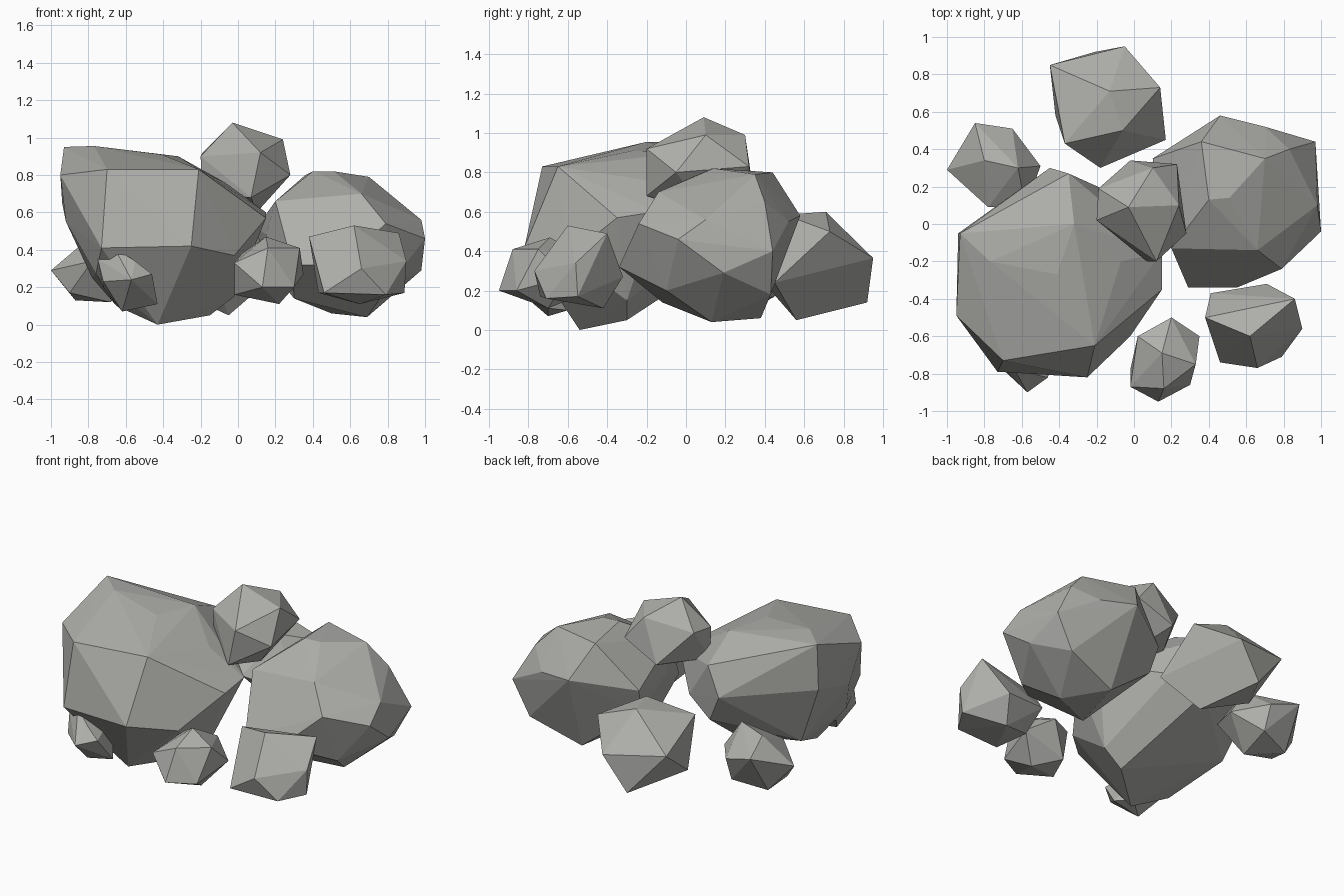
import bpy, bmesh

stone_grey = bpy.data.materials.new("stone_grey")
stone_grey.diffuse_color = (0.43, 0.43, 0.41, 1)


def rock(name, *corners):
    """Faceted rock: the hull around its main corners."""
    bm = bmesh.new()
    for c in corners:
        bm.verts.new(c)
    bmesh.ops.convex_hull(bm, input=bm.verts[:])
    loose = [v for v in bm.verts if not v.link_faces]
    bmesh.ops.delete(bm, geom=loose, context='VERTS')
    bmesh.ops.recalc_face_normals(bm, faces=bm.faces)
    mesh = bpy.data.meshes.new(name)
    bm.to_mesh(mesh)
    bm.free()
    mesh.materials.append(stone_grey)
    bpy.context.collection.objects.link(bpy.data.objects.new(name, mesh))


# Large left boulder: top, sides, then underside
rock("large_left_boulder",
     (-.93, -.05, .95), (-.77, -.20, .955), (-.41, -.27, .91), (-.32, 0, .90),
     (-.70, -.73, .83), (-.21, -.65, .83), (-.07, -.20, .76), (-.03, -.42, .70),
     (-.95, -.49, .80), (-.94, -.05, .65), (-.92, -.40, .55),
     (-.73, -.79, .41), (-.25, -.82, .42),
     (.15, -.35, .57), (.15, -.15, .60), (.08, -.40, .48), (-.02, -.60, .37),
     (-.45, .30, .60), (-.35, .27, .78), (-.15, .18, .50), (-.35, .25, .41),
     (-.02, -.30, .15), (-.15, -.30, .05), (-.43, -.54, 0), (-.65, -.45, .10),
     (-.76, -.60, .27), (-.78, -.10, .25))

# Large right boulder: top, sides, then underside
rock("large_right_boulder",
     (.40, .13, .82), (.51, .14, .82), (.36, .44, .80), (.70, .35, .79),
     (.66, -.14, .70), (.20, -.13, .66), (.80, .20, .66), (.83, .40, .65),
     (.46, .58, .58), (.70, .52, .55), (.97, .44, .40), (.98, .10, .56),
     (1, -.04, .46), (.79, -.24, .54), (.55, -.34, .32), (.29, -.34, .32),
     (.10, .35, .52), (.13, .30, .35), (.15, 0, .48),
     (.98, .19, .29), (.85, .43, .18), (.80, -.10, .20), (.69, .13, .04),
     (.50, .38, .06), (.30, -.12, .14))

# Stone behind
rock("back_stone",
     (-.13, .71, .60), (-.06, .50, .585), (-.45, .85, .42), (-.05, .95, .365),
     (.14, .73, .50), (.17, .45, .24), (-.18, .30, .35), (-.37, .43, .52),
     (-.42, .58, .22), (-.21, .92, .14), (-.05, .56, .05))

# Stone resting on top
rock("top_stone",
     (-.03, .09, 1.08), (.24, .10, .99), (.12, -.20, .92), (-.20, .02, .90),
     (-.19, .19, .92), (.10, .30, .99), (.23, .32, .83), (-.02, .34, .72),
     (.28, -.05, .80), (.07, -.20, .68), (-.19, .02, .69), (.10, .10, .60))

# Stone on the left
rock("left_stone",
     (-.80, .34, .46), (-.62, .30, .49), (-1, .29, .29), (-.85, .54, .39),
     (-.65, .51, .33), (-.50, .31, .31), (-.58, .09, .35), (-.78, .09, .34),
     (-.90, .22, .17), (-.87, .38, .13), (-.65, .45, .17), (-.68, .22, .12))

# Stones along the front
rock("front_left_stone",
     (-.66, -.74, .41), (-.55, -.80, .34), (-.75, -.70, .35), (-.72, -.76, .23),
     (-.57, -.90, .24), (-.46, -.82, .27), (-.43, -.70, .11), (-.62, -.70, .07),
     (-.50, -.60, .10), (-.72, -.55, .20), (-.55, -.52, .32))
rock("front_middle_stone",
     (.15, -.69, .47), (.33, -.75, .41), (.16, -.88, .41), (-.02, -.87, .33),
     (.02, -.60, .38), (.20, -.50, .36), (.35, -.60, .27), (.30, -.86, .20),
     (.13, -.95, .20), (-.02, -.78, .16), (.07, -.58, .16), (.22, -.70, .11))
rock("front_right_stone",
     (.62, -.60, .53), (.38, -.50, .47), (.86, -.40, .49), (.66, -.77, .30),
     (.90, -.56, .34), (.89, -.55, .17), (.79, -.71, .16), (.46, -.74, .17),
     (.71, -.32, .27), (.41, -.37, .30), (.65, -.42, .11), (.43, -.50, .17))
